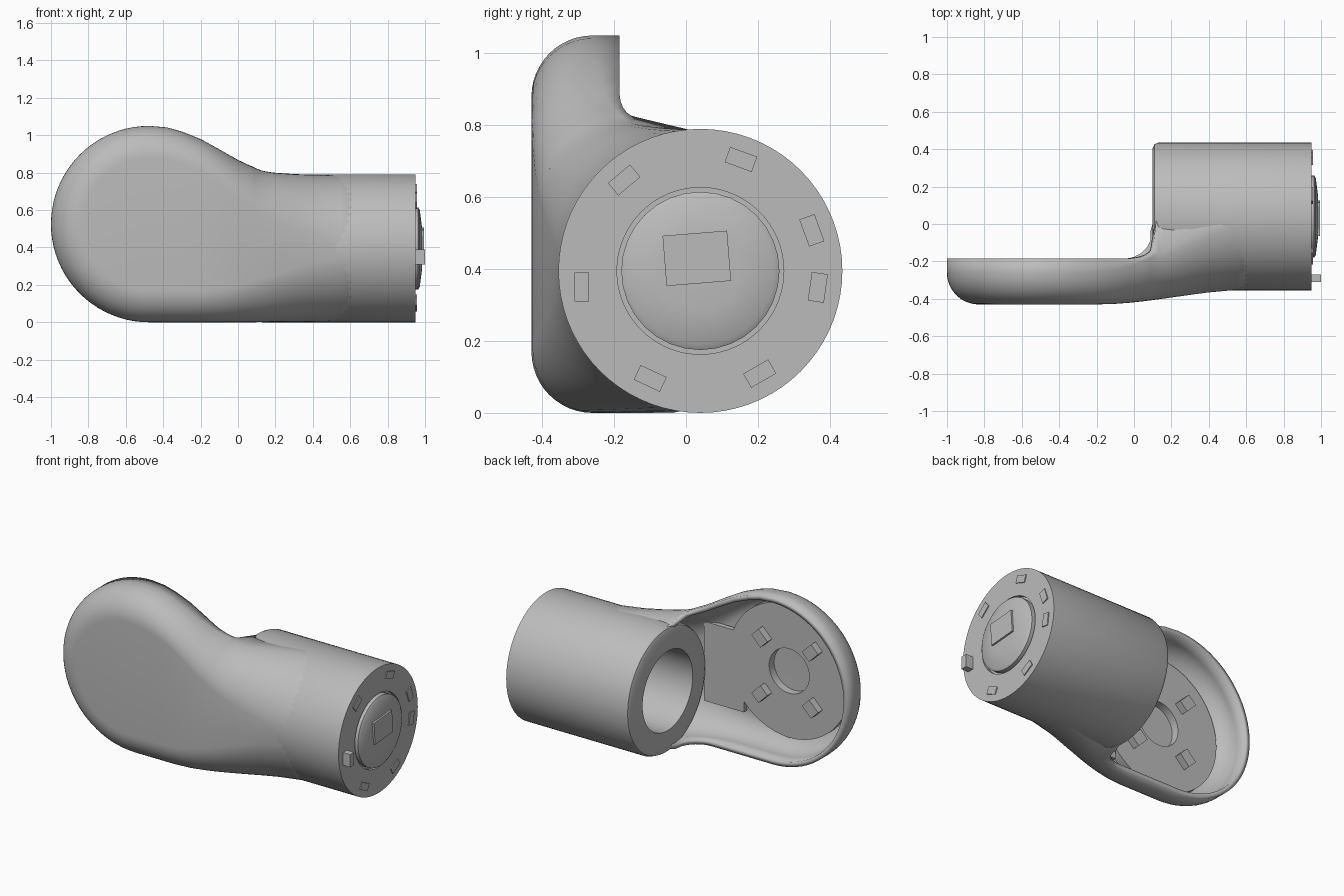
import bpy, bmesh, math
from mathutils import Matrix

cube = bpy.data.objects.get("Cube")
if cube:
    bpy.data.objects.remove(cube)

grey = bpy.data.materials.new("plain_grey")
grey.use_nodes = True
tone = (0.5, 0.5, 0.5, 1)
grey.diffuse_color = tone
grey.node_tree.nodes["Principled BSDF"].inputs["Base Color"].default_value = tone

HEAD_X, HEAD_R = -0.475, 0.525
FRONT, BACK, CORNER = -0.43, -0.185, 0.17
AXIS_Y, AXIS_Z, TUBE_R = 0.04, 0.395, 0.395
N = 12


def finish(name, bm, smooth=True):
    mesh = bpy.data.meshes.new(name)
    bm.to_mesh(mesh)
    bm.free()
    obj = bpy.data.objects.new(name, mesh)
    bpy.context.collection.objects.link(obj)
    mesh.materials.append(grey)
    if smooth:
        bpy.ops.object.select_all(action='DESELECT')
        obj.select_set(True)
        bpy.context.view_layer.objects.active = obj
        bpy.ops.object.shade_smooth_by_angle(angle=math.radians(35))
    return obj


def lathe(name, profile, axis, centre, steps=72, closed=False):
    """Spin (distance along axis, radius) points round the x or y axis."""
    bm = bmesh.new()
    rings = []
    for d, r in profile:
        ring = []
        for k in range(steps):
            a = math.tau * k / steps
            u, v = r * math.cos(a), r * math.sin(a)
            co = (d, centre[0] + u, centre[1] + v) if axis == 'x' else (centre[0] + u, d, centre[1] + v)
            ring.append(bm.verts.new(co))
        rings.append(ring)
    pairs = list(zip(rings, rings[1:])) + ([(rings[-1], rings[0])] if closed else [])
    for p, q in pairs:
        for k in range(steps):
            j = (k + 1) % steps
            bm.faces.new((p[k], p[j], q[j], q[k]))
    bmesh.ops.remove_doubles(bm, verts=bm.verts, dist=1e-5)
    bmesh.ops.recalc_face_normals(bm, faces=bm.faces)
    return finish(name, bm)


def block(name, centre, size, turn=0, axis='Y'):
    bm = bmesh.new()
    bmesh.ops.create_cube(bm, size=1)
    mat = Matrix.Translation(centre) @ Matrix.Rotation(turn, 4, axis) @ Matrix.Diagonal((*size, 1))
    bmesh.ops.transform(bm, matrix=mat, verts=bm.verts)
    return finish(name, bm, False)


# Outline of the top edge along the neck
TOP = [(-0.475, 1.05), (-0.38, 1.042), (-0.3, 1.02), (-0.2, 0.98), (-0.1, 0.925), (-0.03, 0.885),
       (0, 0.868), (0.04, 0.849), (0.07, 0.836), (0.09, 0.827), (0.1, 0.822), (0.13, 0.812),
       (0.16, 0.806), (0.2, 0.801), (0.3, 0.795), (0.4, 0.792), (0.55, 0.79), (0.72, 0.79)]


def back_edge(x, rise):
    """The back edge curves up by rise to meet the barrel."""
    if x > 0.1:
        return 0.1
    f = max(0, (x + 0.05) / 0.15)
    return BACK + rise * (1 - math.sqrt(max(0, 1 - f * f)))


def half_section(x, top, rise):
    """Height from the middle and y, from back edge to the front flat."""
    u = min(1, max(0, (x + 0.2) / 0.85))
    t = u * u * (3 - 2 * u)
    half = top / 2
    pts = [(half if x <= 0.1 else 0.36, back_edge(x, rise))]
    for i in range(N + 1):
        f = i / N
        a, c = f * math.pi / 2, f * math.radians(84)
        box = (half - CORNER * (1 - math.cos(a)), FRONT + CORNER - CORNER * math.sin(a))
        # the round end sinks just under the barrel
        rnd = ((half - 0.004) * math.cos(c), AXIS_Y - (TUBE_R - 0.004) * math.sin(c))
        pts.append(tuple(p + (q - p) * t for p, q in zip(box, rnd)))
    return pts


# Cover shell: half-round head swept into a lofted neck
bm = bmesh.new()
head = half_section(HEAD_X, 2 * HEAD_R, 0)
rows = []
STEPS = 40
for k in range(STEPS + 1):
    a = math.pi / 2 + math.pi * k / STEPS
    rows.append([bm.verts.new((HEAD_X + r * math.cos(a), y, HEAD_R + r * math.sin(a))) for r, y in head])
bm.faces.new([row[-1] for row in rows])
necks = []
for x, top in TOP:
    upper = [bm.verts.new((x, y, top / 2 + h)) for h, y in half_section(x, top, 0.05)]
    lower = [bm.verts.new((x, y, top / 2 - h)) for h, y in half_section(x, top, 0.15)]
    necks.append(upper + lower[::-1])
for strip in (rows, necks):
    for p, q in zip(strip, strip[1:]):
        for i in range(len(p) - 1):
            bm.faces.new((p[i], p[i + 1], q[i + 1], q[i]))
bmesh.ops.remove_doubles(bm, verts=bm.verts, dist=1e-4)
bmesh.ops.recalc_face_normals(bm, faces=bm.faces)
bm.normal_update()
if max(bm.faces, key=lambda f: f.calc_area()).normal.y > 0:
    bmesh.ops.reverse_faces(bm, faces=bm.faces)
shell = finish("cover_shell", bm)
solid = shell.modifiers.new("wall", 'SOLIDIFY')
solid.thickness = 0.03
solid.offset = -1

# Mounting plate inside the head, with a centre hole, pegs and a neck floor
lathe("mounting_plate", [(-0.41, 0.14), (-0.41, 0.42), (-0.35, 0.42), (-0.35, 0.14)],
      'y', (HEAD_X, HEAD_R), closed=True)
block("neck_floor", (-0.02, -0.365, 0.43), (0.28, 0.03, 0.5))
for k in range(4):
    a = math.tau * (k + 0.5) / 4
    block("mounting_peg", (HEAD_X + 0.25 * math.cos(a), -0.335, HEAD_R + 0.25 * math.sin(a)),
          (0.09, 0.06, 0.07), -a)

# Hollow barrel, open towards the head
lathe("barrel", [(0.85, 0), (0.85, 0.25), (0.1, 0.25), (0.1, 0.365), (0.109, 0.386), (0.13, TUBE_R),
                 (0.95, TUBE_R), (0.95, 0.232), (0.93, 0.232), (0.93, 0)], 'x', (AXIS_Y, AXIS_Z))

# End boss with a raised pad
lathe("end_boss", [(0.925, 0), (0.925, 0.22), (0.963, 0.22), (0.972, 0.205), (0.984, 0.11), (0.984, 0)],
      'x', (AXIS_Y, AXIS_Z), 32)
block("boss_pad", (0.985, 0.03, 0.43), (0.02, 0.18, 0.14), 0.08, 'X')

# Small pads around the end face, and one longer pin
for deg in (-115, -60, -8, 20, 70, 130):
    a = math.radians(deg)
    block("end_pad", (0.95, AXIS_Y + 0.33 * math.cos(a), AXIS_Z + 0.33 * math.sin(a)),
          (0.012, 0.045, 0.08), a, 'X')
block("end_pin", (0.97, -0.29, 0.35), (0.06, 0.04, 0.08))
